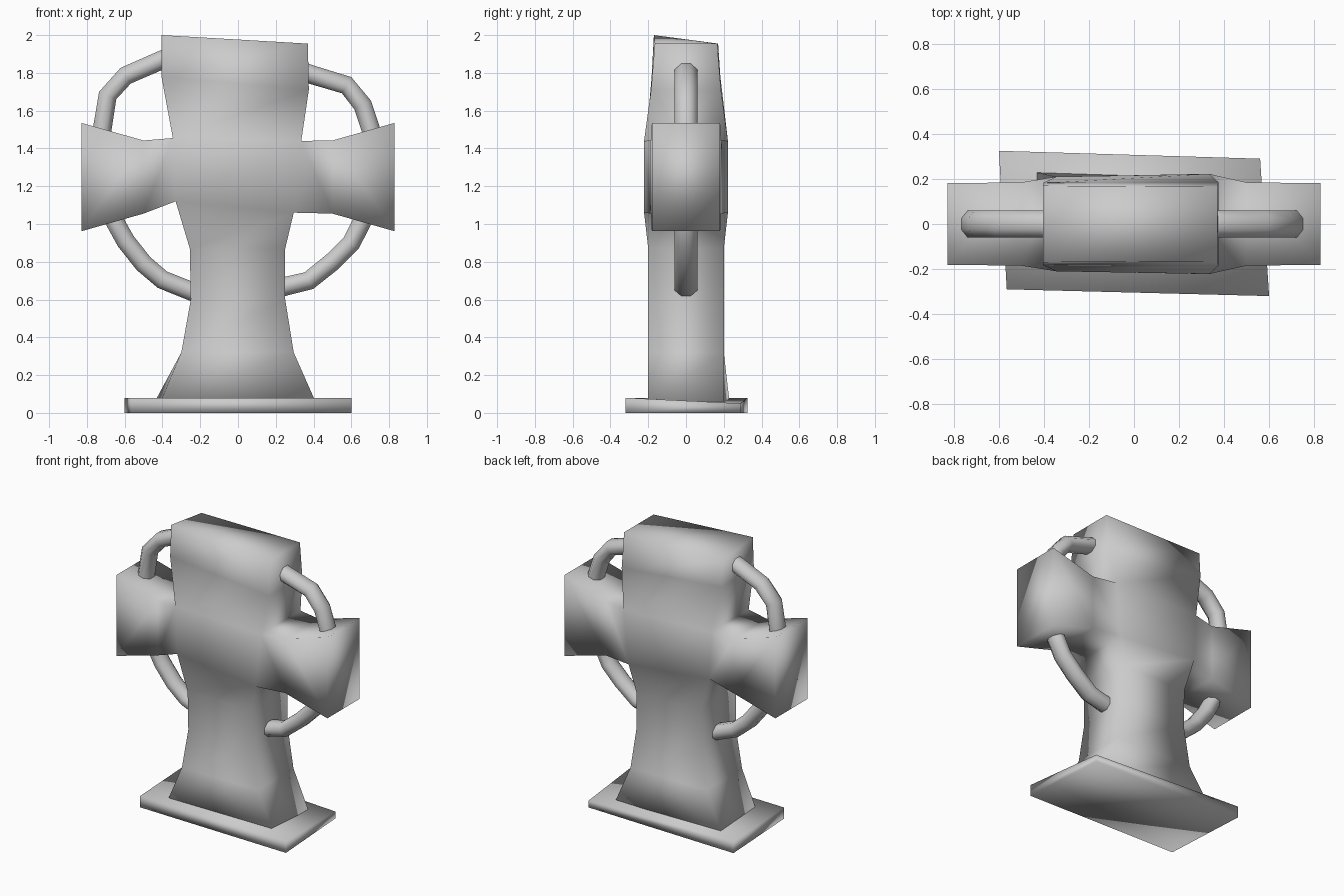
import bpy, bmesh, math
from mathutils import Vector

if "Cube" in bpy.data.objects:
    bpy.data.objects.remove(bpy.data.objects["Cube"])


def finish(name, bm):
    bmesh.ops.recalc_face_normals(bm, faces=bm.faces)
    me = bpy.data.meshes.new(name)
    bm.to_mesh(me)
    bm.free()
    for p in me.polygons:
        p.use_smooth = True
    ob = bpy.data.objects.new(name, me)
    bpy.context.collection.objects.link(ob)
    return ob


def bridge(bm, a, b, skip=()):
    n = len(a)
    for i in range(n):
        if i not in skip:
            bm.faces.new((a[i], a[(i + 1) % n], b[(i + 1) % n], b[i]))


# base slab, slightly skewed with one sunken corner
bm = bmesh.new()
corners = [(-.565, -.29, .08), (.60, -.32, .08), (.56, .29, .05), (-.60, .325, .08)]
low = [bm.verts.new((x, y, 0)) for x, y, z in corners]
top = [bm.verts.new(c) for c in corners]
bridge(bm, low, top)
bm.faces.new(low)
bm.faces.new(top)
finish("base_slab", bm)

# cross body: stations (left x, left z, left half depth, right x, right z, right half depth)
stations = [
    (-.41, .06, .20, .41, .06, .20),
    (-.30, .32, .20, .295, .32, .20),
    (-.25, .60, .20, .25, .60, .20),
    (-.255, .87, .20, .25, .87, .20),
    (-.33, 1.12, .21, .295, 1.06, .222),
    (-.345, 1.455, .21, .335, 1.44, .222),
    (-.405, 1.78, .182, .375, 1.71, .185),
    (-.405, 1.955, .17, .37, 1.955, .165),
]
bm = bmesh.new()
rings = []
for xl, zl, dl, xr, zr, dr in stations:
    rings.append([bm.verts.new(c) for c in
                  ((xl, -dl, zl), (xr, -dr, zr), (xr, dr, zr), (xl, dl, zl))])
rings[0][3].co = (-.44, .23, .06)
rings[-1][0].co.z = 2.0
for i in range(len(rings) - 1):
    bridge(bm, rings[i], rings[i + 1], skip=(1, 3) if i == 4 else ())
bm.faces.new(rings[0])
bm.faces.new(rings[-1])

# flared arms grown from the open sides
lo, hi = rings[4], rings[5]
for s, loop in ((1, (lo[1], lo[2], hi[2], hi[1])), (-1, (lo[0], lo[3], hi[3], hi[0]))):
    prev = list(loop)
    for x, d, z0, z1 in ((.50, .185, 1.055, 1.442), (.828, .181, .962, 1.535)):
        cur = [bm.verts.new((s * x, y, z))
               for y, z in ((-d, z0), (d, z0), (d, z1), (-d, z1))]
        bridge(bm, prev, cur)
        prev = cur
    bm.faces.new(prev)
finish("cross_body", bm)


# ring segments: eight-sided tubes along x-z paths
def tube(name, path, r=.061):
    pts = [Vector((x, 0, z)) for x, z in path]
    bm = bmesh.new()
    prev = None
    for i, p in enumerate(pts):
        t = (pts[min(i + 1, len(pts) - 1)] - pts[max(i - 1, 0)]).normalized()
        side = Vector((t.z, 0, -t.x))
        ring = []
        for k in range(8):
            a = math.radians(22.5 + 45 * k)
            ring.append(bm.verts.new(p + side * (r * .88 * math.cos(a)) + Vector((0, r * 1.06 * math.sin(a), 0))))
        if prev:
            bridge(bm, prev, ring)
        else:
            bm.faces.new(ring)
        prev = ring
    bm.faces.new(prev)
    finish(name, bm)


tube("ring_upper_right", [(.30, 1.825), (.375, 1.795), (.575, 1.735), (.66, 1.63), (.71, 1.48), (.72, 1.38)])
tube("ring_upper_left", [(-.34, 1.89), (-.40, 1.87), (-.595, 1.785), (-.69, 1.68), (-.72, 1.495), (-.73, 1.38)])
tube("ring_lower_right", [(.67, 1.10), (.655, 1.01), (.60, .90), (.50, .80), (.375, .70), (.25, .67), (.18, .65)])
tube("ring_lower_left", [(-.67, 1.10), (-.65, 1.01), (-.595, .91), (-.50, .79), (-.40, .705), (-.25, .645), (-.18, .62)])
